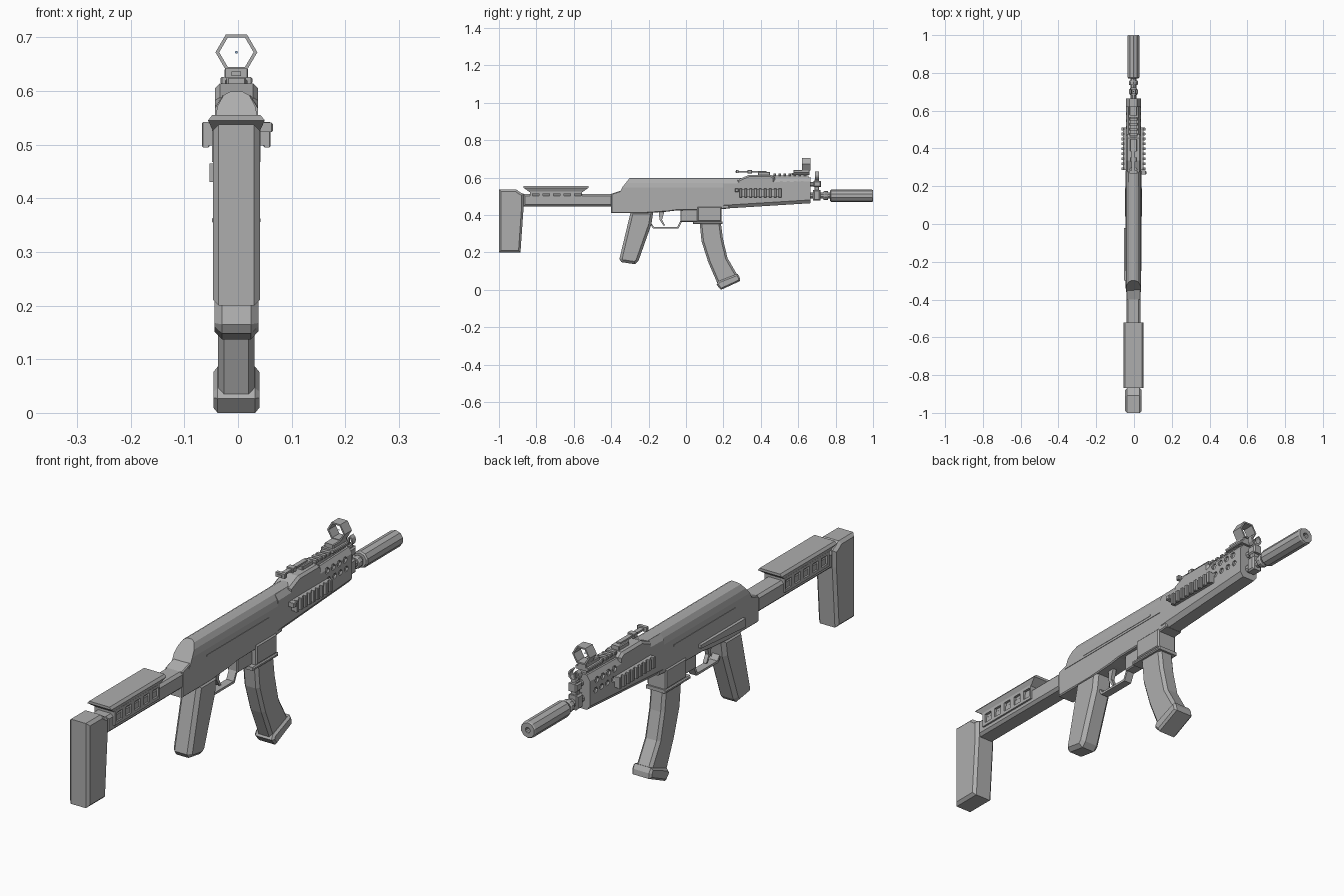
import bpy, bmesh, math

if "Cube" in bpy.data.objects:
    bpy.data.objects.remove(bpy.data.objects["Cube"])

CX = -0.003  # the body sits slightly off centre because of the side handle


def material(name, rgb):
    m = bpy.data.materials.new(name)
    m.diffuse_color = (*rgb, 1)
    m.use_nodes = True
    m.node_tree.nodes["Principled BSDF"].inputs["Base Color"].default_value = m.diffuse_color
    return m


GREY = material("plain grey", (0.42, 0.42, 0.42))
BLUE = material("pale blue", (0.25, 0.4, 0.6))


def make(name, verts, faces, mat=GREY):
    me = bpy.data.meshes.new(name)
    me.from_pydata([(x + CX, y, z) for x, y, z in verts], [], faces)
    bm = bmesh.new()
    bm.from_mesh(me)
    bmesh.ops.recalc_face_normals(bm, faces=bm.faces)
    bm.to_mesh(me)
    bm.free()
    me.materials.append(mat)
    ob = bpy.data.objects.new(name, me)
    bpy.context.collection.objects.link(ob)
    return ob


def loft(name, loops, closed=False):
    """Skin a row of equal loops; cap the ends unless closed into a ring."""
    n, k = len(loops[0]), len(loops)
    faces = []
    for i in range(k if closed else k - 1):
        a, b = i * n, (i + 1) % k * n
        faces += [(a + j, a + (j + 1) % n, b + (j + 1) % n, b + j) for j in range(n)]
    if not closed:
        faces += [tuple(range(n))[::-1], tuple(range((k - 1) * n, k * n))]
    return make(name, [v for l in loops for v in l], faces)


def inset(pts, d):
    """Move each side of a 2D outline inwards by d."""
    n = len(pts)
    area = sum(pts[i - 1][0] * pts[i][1] - pts[i][0] * pts[i - 1][1] for i in range(n))
    s = 1 if area > 0 else -1
    out = []
    for i in range(n):
        (ax, ay), (bx, by), (cx, cy) = pts[i - 1], pts[i], pts[(i + 1) % n]
        l1, l2 = math.hypot(bx - ax, by - ay), math.hypot(cx - bx, cy - by)
        n1 = (-(by - ay) / l1 * s, (bx - ax) / l1 * s)
        n2 = (-(cy - by) / l2 * s, (cx - bx) / l2 * s)
        q = d / max(0.3, 1 + n1[0] * n2[0] + n1[1] * n2[1])
        out.append((bx + (n1[0] + n2[0]) * q, by + (n1[1] + n2[1]) * q))
    return out


def prism(name, pts, hw, ch=0.0, cx=0.0):
    """Side outline (y, z) made hw thick each way, with chamfered rims."""
    if ch:
        small = inset(pts, ch)
        rows = [(-hw, small), (-hw + ch, pts), (hw - ch, pts), (hw, small)]
    else:
        rows = [(-hw, pts), (hw, pts)]
    return loft(name, [[(x + cx, y, z) for y, z in p] for x, p in rows])


def box(name, hw, y0, y1, z0, z1, ch=0.0, cx=0.0):
    return prism(name, [(y0, z0), (y1, z0), (y1, z1), (y0, z1)], hw, ch, cx)


def lathe(name, prof, z, sides, closed=False, x=0.0):
    """Turn (radius, y) points around an axis along y."""
    loops = []
    for r, y in prof:
        loops.append([(x + r * math.cos(t), y, z + r * math.sin(t))
                      for t in (2 * math.pi * (i + 0.5) / sides for i in range(sides))])
    return loft(name, loops, closed)


def cut(target, cutters):
    for c in cutters:
        mod = target.modifiers.new("cut", "BOOLEAN")
        mod.operation, mod.solver, mod.object = "DIFFERENCE", "EXACT", c
        bpy.context.view_layer.objects.active = target
        bpy.ops.object.modifier_apply(modifier=mod.name)
        bpy.data.objects.remove(c)


# --- Stock ---
prism("butt_stock", [(-1, .2), (-.885, .2), (-.868, .445), (-.868, .513), (-.885, .52),
                     (-.908, .537), (-1, .537)], .044, .011)
box("stock_tube", .038, -.87, -.39, .445, .513, .01)
frame = box("stock_frame", .045, -.835, -.555, .468, .527)
cut(frame, [box("cutter", .012, y, y + .035, .48, .516, 0, s * .047)
            for y in (-.82, -.764, -.708, -.652, -.596) for s in (-1, 1)])
loft("cheek_rest", [[(-w, y0, z), (w, y0, z), (w, y1, z), (-w, y1, z)]
                    for w, y0, y1, z in ((.042, -.835, -.555, .522), (.053, -.868, -.522, .545),
                                         (.045, -.868, -.522, .555))])

# --- Receiver ---
prism("receiver", [(-.4, .41), (-.22, .41), (-.1, .418), (-.05, .425), (.15, .428), (.23, .435),
                   (.23, .55), (-.355, .528), (-.4, .513)], .038, .004)
half = [(.04, .51), (.04, .548), (.035, .572), (.024, .592), (.011, .599)]
arch = half + [(-x, z) for x, z in reversed(half)]
loft("receiver_cover", [[(x, -.36 + max(0, z - .524) * .8, z) for x, z in arch],
                        [(x, .3, z) for x, z in arch]])
box("cover_groove_trim", .0415, -.25, .14, .519, .525)
prism("selector_lever", [(-.3, .43), (-.02, .452), (-.02, .465), (-.3, .465)], .007, 0, -.043)
box("charging_handle", .014, .262, .282, .523, .541, .003, .054)

# --- Grip and trigger ---
prism("grip", [(-.295, .42), (-.356, .165), (-.345, .148), (-.272, .137), (-.254, .155),
               (-.185, .35), (-.175, .42)], .041, .014)
prism("trigger_guard", [(-.2, .36), (-.175, .327), (-.04, .327), (-.02, .37), (-.02, .42), (-.03, .42),
                        (-.03, .37), (-.046, .336), (-.17, .336), (-.19, .362)], .016)
prism("trigger", [(-.145, .42), (-.115, .42), (-.128, .375), (-.112, .345), (-.122, .345),
                  (-.142, .375)], .008)

# --- Magazine ---
box("magazine_catch", .022, -.03, .07, .363, .43, .004)
box("magazine_well", .043, .06, .19, .365, .445, .006)
box("magazine_well_lip", .045, .037, .196, .352, .366, .004)
prism("magazine", [(.072, .37), (.083, .26), (.118, .15), (.172, .025), (.28, .07),
                   (.222, .17), (.197, .275), (.185, .37)], .034, .011)
prism("magazine_base", [(.163, .027), (.187, 0), (.289, .047), (.287, .068), (.276, .086),
                        (.174, .046)], .043, .008)

# --- Handguard: slanted underside, chamfered, with vent holes ---
def guard_section(y, bottom, top):
    h = [(.026, bottom), (.04, bottom + .018), (.04, top - .022), (.026, top)]
    return [(x, y, z) for x, z in h + [(-x, z) for x, z in reversed(h)]]


guard = loft("handguard", [guard_section(.2, .434, .59), guard_section(.665, .463, .602)])
vents = []
for row, (z, r) in enumerate(((.57, .013), (.532, .012))):
    for i in range(4):
        y = .51 + i * .037 + row * .008
        hexa = [(y + r * math.cos(t), z + r * math.sin(t)) for t in (math.pi / 3 * k for k in range(6))]
        vents += [prism("cutter", hexa, .012, 0, s * .044) for s in (-1, 1)]
cut(guard, vents)

for s, side in ((-1, "left"), (1, "right")):
    box(side + "_rail", .008, .285, .51, .498, .54, 0, s * .046)
    for i in range(9):
        y = .286 + i * .0262
        box(side + "_rail_tooth", .007, y, y + .014, .495, .542, .002, s * .057)

# --- Top cover, leaf sight and top rail ---
prism("gas_tube_cover", [(.275, .55), (.275, .588), (.335, .614), (.455, .614), (.475, .6), (.475, .55)],
      .04, .009)
box("leaf_sight", .009, .265, .43, .628, .636)
box("leaf_sight_crossbar", .022, .268, .282, .624, .642, .002)
box("leaf_slider", .016, .33, .352, .623, .641, .002)
box("leaf_hinge", .018, .385, .45, .61, .63, .003)
box("top_rail", .018, .46, .655, .595, .611)
for i in range(7):
    box("top_rail_tooth", .021, .467 + i * .027, .481 + i * .027, .609, .621, .002)

# --- Ring optic ---
box("optic_clamp", .03, .565, .66, .613, .626, .003)
box("optic_base", .02, .575, .66, .624, .642, .003)


def hex_loop(r, y):
    return [(r * math.cos(math.pi / 3 * k), y, .672 + r * .99 * math.sin(math.pi / 3 * k)) for k in range(6)]


loft("optic_ring", [hex_loop(.039, .62), hex_loop(.039, .665), hex_loop(.032, .665), hex_loop(.032, .62)],
     closed=True)
dot = [(.003 * math.cos(math.pi / 3 * k), .64, .672 + .003 * math.sin(math.pi / 3 * k)) for k in range(6)]
make("aiming_dot", dot, [tuple(range(6))], BLUE)

# --- Barrel, front sight and suppressor ---
lathe("barrel", [(.016, .65), (.016, .78)], .504, 10)
lathe("gas_tube", [(.013, .65), (.013, .705)], .565, 8)
lathe("barrel_collar", [(.022, .735), (.025, .74), (.025, .755), (.022, .76)], .504, 10)
box("front_sight_block", .021, .68, .718, .478, .535, .006)
box("front_sight_tower", .014, .688, .712, .53, .59, .003)
box("gas_block", .019, .683, .722, .55, .582, .005)
# open hood: two curved ears either side of the post
for s in (-1, 1):
    ear = []
    for k in range(6):
        t = math.radians(-90 + k * 30)
        ear.append([(s * r * math.cos(t), y, .612 + r * math.sin(t))
                    for r, y in ((.024, .69), (.024, .712), (.017, .712), (.017, .69))])
    loft("front_sight_ear", ear)
box("front_sight_post", .003, .698, .704, .585, .618)
lathe("suppressor", [(.028, .77), (.033, .776), (.033, .994), (.03, 1), (.011, 1), (.011, .93),
                     (.001, .93), (.001, .77)], .503, 10, closed=True)
